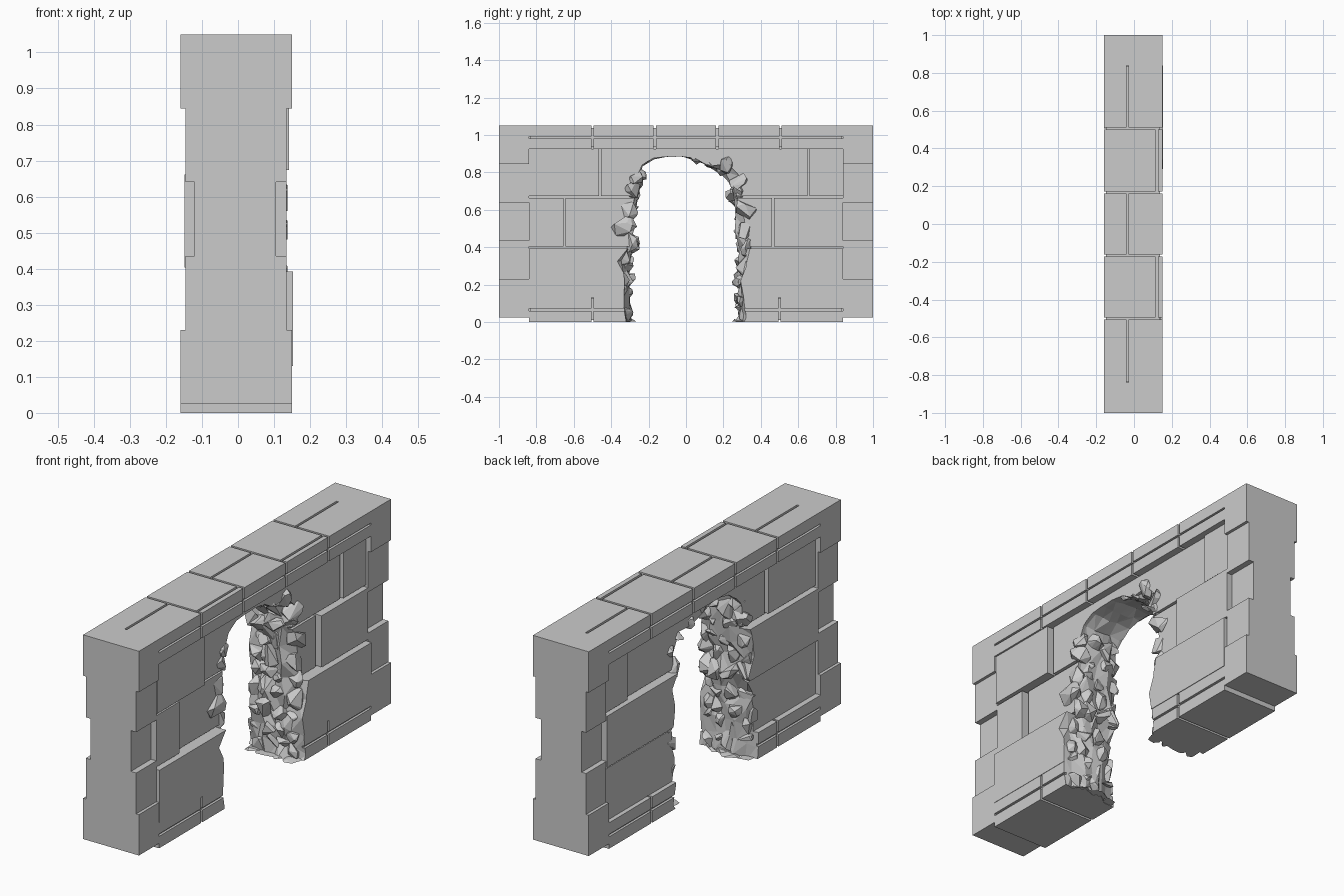
import bpy
import bmesh
import random
from mathutils import Vector

random.seed(7)
default_cube = bpy.data.objects.get("Cube")
if default_cube:
    bpy.data.objects.remove(default_cube, do_unlink=True)

stone = bpy.data.materials.new("grey_stone")
stone.use_nodes = True
stone.diffuse_color = (0.6, 0.6, 0.6, 1)
shader = next(n for n in stone.node_tree.nodes if n.type == "BSDF_PRINCIPLED")
shader.inputs["Base Color"].default_value = (0.6, 0.6, 0.6, 1)
shader.inputs["Roughness"].default_value = 0.9


def make_object(name, bm):
    bmesh.ops.recalc_face_normals(bm, faces=bm.faces)
    mesh = bpy.data.meshes.new(name)
    bm.to_mesh(mesh)
    bm.free()
    mesh.materials.append(stone)
    obj = bpy.data.objects.new(name, mesh)
    bpy.context.collection.objects.link(obj)
    return obj


def add_box(bm, x, y, z):
    """Add a box from three (low, high) ranges."""
    cube = bmesh.ops.create_cube(bm, size=1)
    for v in cube["verts"]:
        for axis, (low, high) in enumerate((x, y, z)):
            v.co[axis] = low if v.co[axis] < 0 else high


def make_boxes(name, boxes):
    bm = bmesh.new()
    for box in boxes:
        add_box(bm, *box)
    return make_object(name, bm)


LEFT, RIGHT = -0.16, 0.15      # outer wall faces
CORNER = 0.84                  # where the corner stones begin
JOINT = 0.006                  # half width of a mortar joint


def segments(edges):
    """Pairs of y limits with a joint at every inner edge."""
    for a, b in zip(edges, edges[1:]):
        yield (a if a == -CORNER else a + JOINT, b if b == CORNER else b - JOINT)


# Solid cores behind the stones
core = make_boxes("wall_core", [((-0.1, 0.09), (-0.85, 0.85), (0.03, 1.0))])
base_core = make_boxes("base_core", [((-0.148, 0.138), (-0.835, 0.835), (0.012, 0.125))])
make_boxes("cornice_core", [((-0.148, 0.138), (-0.835, 0.835), (0.935, 1.038))])

# Base course in two rows
base = make_boxes("base_course", [
    ((LEFT, RIGHT), y, z)
    for y in segments([-CORNER, -0.5, 0, 0.5, CORNER])
    for z in ((0, 0.06), (0.072, 0.13))])

# Cornice: lower row, and a top row split lengthwise at alternating places
cornice = []
for i, y in enumerate(segments([-CORNER, -0.5, -0.167, 0.167, 0.505, CORNER])):
    split = 0.12 if i % 2 else -0.035
    cornice += [((LEFT, RIGHT), y, (0.925, 0.981)),
                ((LEFT, split - JOINT), y, (0.991, 1.05)),
                ((split + JOINT, RIGHT), y, (0.991, 1.05))]
make_boxes("cornice", cornice)

# Corner stones at both ends, stepping in toward the middle
corner_rows = [(LEFT, RIGHT, 0.025, 0.23), (-0.145, 0.135, 0.23, 0.435),
               (-0.12, 0.105, 0.435, 0.64), (-0.145, 0.135, 0.64, 0.845),
               (LEFT, RIGHT, 0.845, 1.05)]
for name, y in (("front_corner_stones", (-1, -CORNER)), ("back_corner_stones", (CORNER, 1))):
    make_boxes(name, [((a, b), y, (low, high)) for a, b, low, high in corner_rows])

# Field stones: each course lists its y edges and the outer face of each stone
COURSES = [(0.13, 0.392), (0.404, 0.662), (0.674, 0.925)]
right_stones = [([-CORNER, 0, CORNER], [0.152, 0.153]),
                ([-CORNER, -0.65, 0, 0.465, CORNER], [0.135, 0.108, 0.11, 0.135]),
                ([-CORNER, -0.46, 0.655, CORNER], [0.141, 0.112, 0.122])]
left_stones = [([-CORNER, 0, CORNER], [-0.132, -0.138]),
               ([-CORNER, 0, CORNER], [-0.148, -0.149]),
               ([-CORNER, -0.46, 0.655, CORNER], [-0.132, -0.118, -0.138])]


def field(name, rows):
    boxes = []
    for z, (edges, faces) in zip(COURSES, rows):
        for y, face in zip(segments(edges), faces):
            inner = 0.05 if face > 0 else -0.05
            boxes.append((tuple(sorted((inner, face))), y, z))
    return make_boxes(name, boxes)


right_field = field("right_field_stones", right_stones)
left_field = field("left_field_stones", left_stones)

# Outline of the broken opening, from the front foot over the top
outline = [(-0.3, -0.1), (-0.29, 0.02), (-0.3, 0.1), (-0.3, 0.18), (-0.29, 0.26),
           (-0.29, 0.34), (-0.25, 0.42), (-0.27, 0.5), (-0.26, 0.58), (-0.25, 0.66),
           (-0.24, 0.74), (-0.23, 0.83), (-0.17, 0.87), (-0.1, 0.88), (-0.03, 0.88),
           (0.05, 0.86), (0.12, 0.83), (0.19, 0.78), (0.25, 0.72), (0.23, 0.64),
           (0.26, 0.56), (0.26, 0.48), (0.27, 0.4), (0.26, 0.32), (0.26, 0.24),
           (0.27, 0.16), (0.28, 0.08), (0.26, 0.01), (0.27, -0.1)]
centre = Vector((0, 0, 0.4))


def outward(y, z):
    return (Vector((0, y, z)) - centre).normalized()


# Jagged cutter tunnel running through the wall
bm = bmesh.new()
rings = []
for x in (-0.3, -0.15, -0.1, -0.05, 0, 0.05, 0.1, 0.15, 0.3):
    ring = []
    for y, z in outline:
        flare = 0.03 if abs(x) > 0.09 and z < 0.8 else 0
        push = random.uniform(0.0, 0.02 if z > 0.8 else 0.05) + flare
        shift = random.uniform(-0.015, 0.015)
        ring.append(bm.verts.new(Vector((x + shift, y, z)) + outward(y, z) * push))
    if rings:
        n = len(ring)
        for i in range(n):
            j = (i + 1) % n
            bm.faces.new((rings[-1][i], rings[-1][j], ring[j], ring[i]))
    rings.append(ring)
for ring in (rings[0], rings[-1]):
    bm.faces.new(ring)
bmesh.ops.triangulate(bm, faces=bm.faces)
cutter = make_object("opening_cutter", bm)
cutter.hide_render = True

for obj in (core, base_core, base, right_field, left_field):
    mod = obj.modifiers.new("opening", "BOOLEAN")
    mod.operation = "DIFFERENCE"
    mod.solver = "EXACT"
    mod.object = cutter
    bpy.context.view_layer.update()
    result = obj.evaluated_get(bpy.context.evaluated_depsgraph_get())
    cut_mesh = bpy.data.meshes.new_from_object(result)
    obj.modifiers.clear()
    obj.data = cut_mesh
bpy.data.objects.remove(cutter, do_unlink=True)


# Broken rubble lining the opening
def add_rock(bm, place, radius):
    scale = Vector([radius * random.uniform(0.75, 1.2) for _ in range(3)])
    verts = []
    for _ in range(13):
        d = Vector([random.gauss(0, 1) for _ in range(3)]).normalized()
        p = place + d * scale
        p.x = min(max(p.x, -0.142), 0.138)
        p.z = max(p.z, 0.002)
        verts.append(bm.verts.new(p))
    hull = bmesh.ops.convex_hull(bm, input=verts)
    loose = {v for v in hull["geom_interior"] + hull["geom_unused"]
             if isinstance(v, bmesh.types.BMVert)}
    bmesh.ops.delete(bm, geom=list(loose), context="VERTS")


bm = bmesh.new()
for y, z in outline:
    if z < 0 or (z > 0.8 and y < 0.04):
        continue
    for x in (-0.1, -0.035, 0.035, 0.1):
        high = z > 0.8
        radius = random.uniform(0.03, 0.04) if high else random.uniform(0.045, 0.06)
        spot = Vector((x + random.uniform(-0.02, 0.02), y, z + random.uniform(-0.02, 0.02)))
        deep = radius * random.uniform(0.7, 1.0) + (0.015 if abs(x) > 0.09 and not high else 0)
        add_rock(bm, spot + outward(y, z) * deep, radius)
make_object("opening_rubble", bm)
